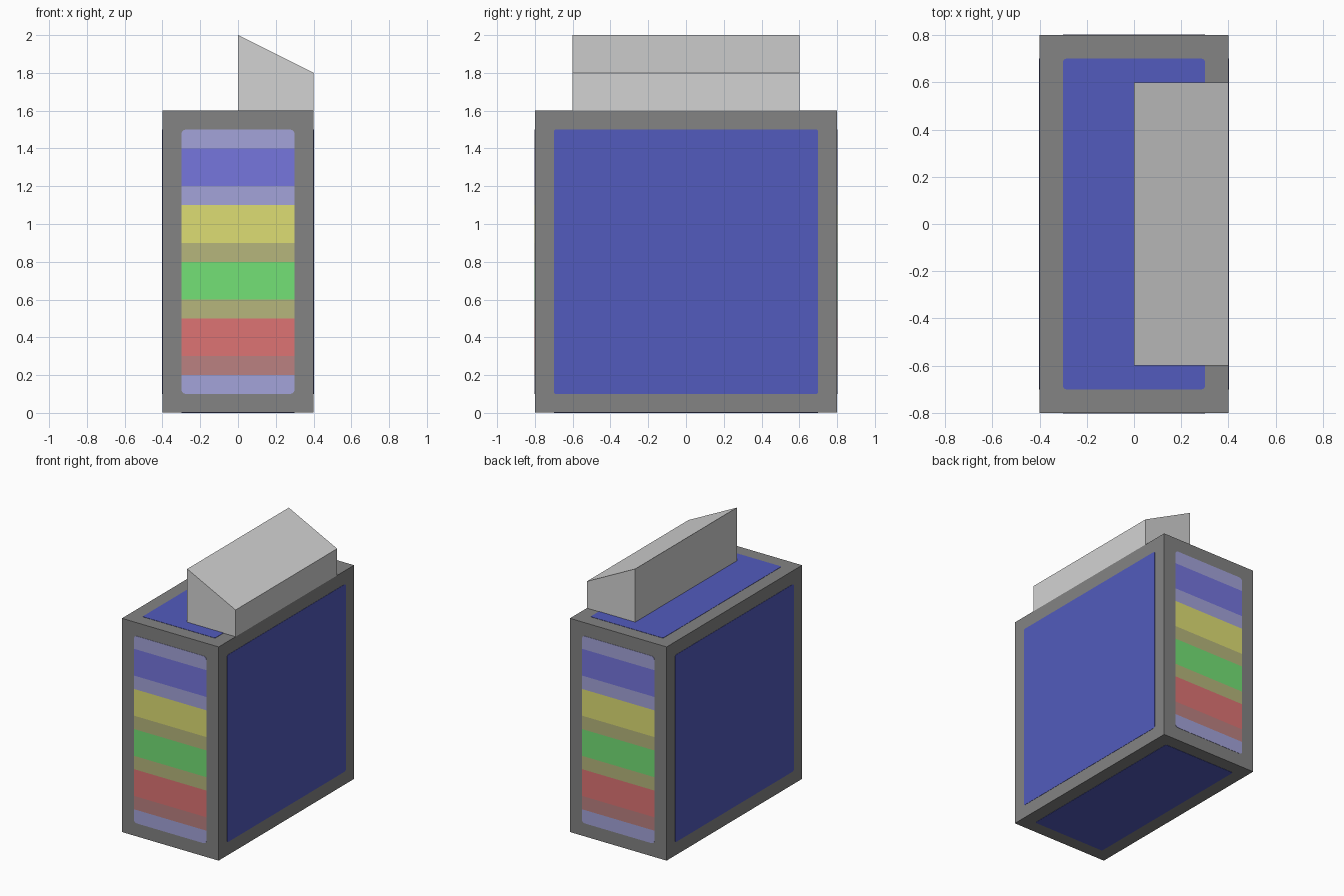
import bpy, bmesh, math
from mathutils import Matrix, Vector

if "Cube" in bpy.data.objects:
    bpy.data.objects.remove(bpy.data.objects["Cube"])

COLOURS = {
    "dark grey": (0.227, 0.227, 0.227),
    "light grey": (0.65, 0.65, 0.65),
    "panel blue": (0.085, 0.105, 0.51),
    "lavender": (0.37, 0.37, 0.70),
    "dull red": (0.50, 0.22, 0.22),
    "red": (0.73, 0.175, 0.175),
    "olive": (0.47, 0.47, 0.20),
    "green": (0.175, 0.75, 0.18),
    "yellow": (0.73, 0.73, 0.175),
    "blue": (0.18, 0.18, 0.73),
}
MATS = {}
for name, rgb in COLOURS.items():
    MATS[name] = bpy.data.materials.new(name)
    MATS[name].diffuse_color = (*rgb, 1)

LIFT = 0.002  # how far each plate stands proud of the body


def finish(name, bm, colours):
    bmesh.ops.recalc_face_normals(bm, faces=bm.faces)
    mesh = bpy.data.meshes.new(name)
    bm.to_mesh(mesh)
    bm.free()
    for c in colours:
        mesh.materials.append(MATS[c])
    ob = bpy.data.objects.new(name, mesh)
    bpy.context.collection.objects.link(ob)
    return ob


def prism(points, vec):
    """Closed prism: a polygon extruded along vec."""
    bm = bmesh.new()
    face = bm.faces.new([bm.verts.new(p) for p in points])
    ext = bmesh.ops.extrude_face_region(bm, geom=[face], use_keep_orig=True)
    new = [g for g in ext["geom"] if isinstance(g, bmesh.types.BMVert)]
    bmesh.ops.translate(bm, verts=new, vec=vec)
    return bm


def plate(centre, u, v, half_u, half_v, radius):
    """Thin rounded rectangle lying in the u, v plane, centred on a body face."""
    centre, u, v = Vector(centre), Vector(u), Vector(v)
    n = u.cross(v)
    pts = []
    for k, (su, sv) in enumerate(((1, 1), (-1, 1), (-1, -1), (1, -1))):
        for i in range(5):
            a = math.radians(90 * k + 22.5 * i)
            pu = su * (half_u - radius) + radius * math.cos(a)
            pv = sv * (half_v - radius) + radius * math.sin(a)
            pts.append(centre + u * pu + v * pv - n * LIFT)
    return prism(pts, n * 2 * LIFT)


# Body
bm = bmesh.new()
bmesh.ops.create_cube(bm, size=1, matrix=Matrix.Translation((0, 0, 0.801))
                      @ Matrix.Diagonal((0.8, 1.6, 1.598, 1)))
finish("body", bm, ["dark grey"])

# Sloped block on top
bm = prism([(0, -0.6, 1.6), (0.4, -0.6, 1.6), (0.4, -0.6, 1.8), (0, -0.6, 2.0)], (0, 1.2, 0))
finish("sloped_top_block", bm, ["light grey"])

# Plain blue panels
X, Y, Z = (1, 0, 0), (0, 1, 0), (0, 0, 1)
for name, centre, u, v, hu, hv in (
    ("right_panel", (0.4, 0, 0.8), Y, Z, 0.7, 0.7),
    ("left_panel", (-0.4, 0, 0.8), (0, -1, 0), Z, 0.7, 0.7),
    ("top_panel", (0, 0, 1.6), X, Y, 0.3, 0.7),
    ("bottom_panel", (0, 0, 0.002), (-1, 0, 0), Y, 0.3, 0.7),
):
    finish(name, plate(centre, u, v, hu, hv, 0.012), ["panel blue"])

# Striped panels, front and back: stripe tops from the bottom up
STRIPES = [(0.2, "lavender"), (0.3, "dull red"), (0.5, "red"), (0.6, "olive"),
           (0.8, "green"), (0.9, "olive"), (1.1, "yellow"), (1.2, "lavender"),
           (1.4, "blue"), (1.5, "lavender")]
slots = list(dict.fromkeys(c for _, c in STRIPES))
for name, side in (("front_striped_panel", -1), ("back_striped_panel", 1)):
    bm = plate((0, side * 0.8, 0.8), (-side, 0, 0), Z, 0.3, 0.7, 0.025)
    for top, _ in STRIPES[:-1]:
        bmesh.ops.bisect_plane(bm, geom=bm.verts[:] + bm.edges[:] + bm.faces[:],
                               plane_co=(0, 0, top), plane_no=Z)
    for f in bm.faces:
        z = f.calc_center_median().z
        f.material_index = slots.index(next(c for top, c in STRIPES if z < top + 1e-4))
    finish(name, bm, slots)

for m in bpy.data.materials:
    if m.users and not m.is_grease_pencil:
        m.use_nodes = True
        m.node_tree.nodes["Principled BSDF"].inputs["Base Color"].default_value = m.diffuse_color
